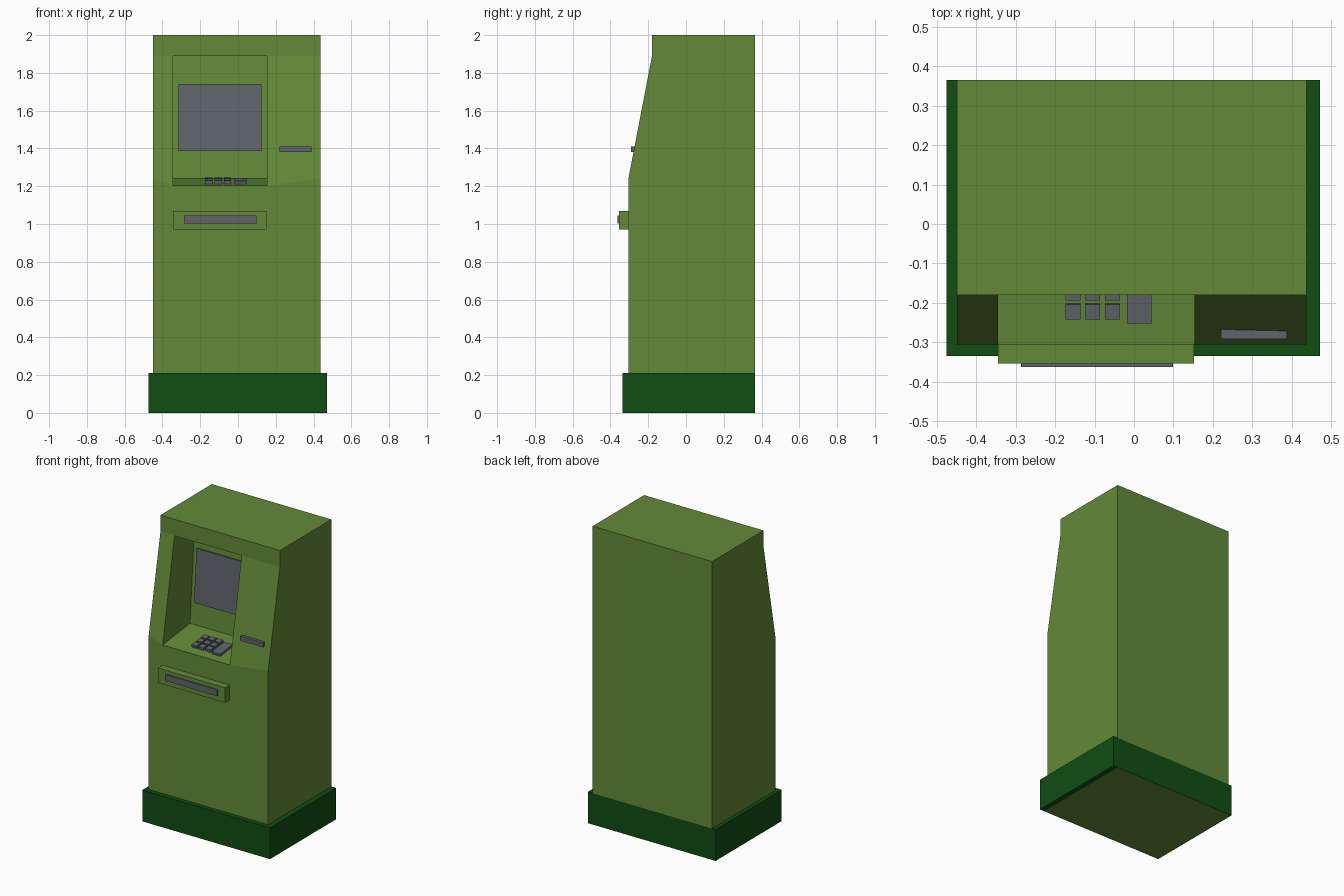
import bpy, bmesh, math
from mathutils import Matrix

if "Cube" in bpy.data.objects:
    bpy.data.objects.remove(bpy.data.objects["Cube"])


def material(name, rgb):
    m = bpy.data.materials.new(name)
    m.diffuse_color = (*rgb, 1)
    m.use_nodes = True
    m.node_tree.nodes["Principled BSDF"].inputs["Base Color"].default_value = m.diffuse_color
    return m


OLIVE = material("olive green", (0.125, 0.255, 0.04))
DARK = material("dark green", (0.005, 0.075, 0.006))
GREY = material("slate grey", (0.115, 0.13, 0.15))


def finish(bm, name, *mats):
    bmesh.ops.recalc_face_normals(bm, faces=bm.faces[:])
    me = bpy.data.meshes.new(name)
    bm.to_mesh(me)
    bm.free()
    for m in mats:
        me.materials.append(m)
    ob = bpy.data.objects.new(name, me)
    bpy.context.collection.objects.link(ob)
    return ob


def box_mesh(x, y, z):
    bm = bmesh.new()
    bmesh.ops.create_cube(bm, size=1)
    for v in bm.verts:
        v.co = [r[0] if c < 0 else r[1] for c, r in zip(v.co, (x, y, z))]
    return bm


def box(name, x, y, z, mat):
    return finish(box_mesh(x, y, z), name, mat)


def tilted_box(name, centre, size, tilt, mat):
    h = [s / 2 for s in size]
    bm = box_mesh(*[(-s, s) for s in h])
    bm.transform(Matrix.Translation(centre) @ Matrix.Rotation(tilt, 4, 'X'))
    return finish(bm, name, mat)


# Cabinet: side profile, with a recess cut into the sloped front
profile = [(-.305, .21), (-.305, 1.24), (-.18, 1.89), (-.18, 2), (.365, 2), (.365, .21)]
recess = [(-.305, 1.205), (-.015, 1.24), (.033, 1.89), (-.18, 1.89)]
bm = bmesh.new()
l = [bm.verts.new((-.449, *p)) for p in profile]
r = [bm.verts.new((.437, *p)) for p in profile]
a = [bm.verts.new((-.345, *p)) for p in recess]
b = [bm.verts.new((.153, *p)) for p in recess]
faces = [l, r, a, b,                                    # sides and recess cheeks
         [l[0], r[0], r[1], b[0], a[0], l[1]],          # lower front
         [l[1], a[0], a[3], l[2]],                      # slope left of recess
         [b[0], r[1], r[2], b[3]],                      # slope right of recess
         [l[2], a[3], b[3], r[2], r[3], l[3]]]          # header
faces += [[l[i], r[i], r[(i + 1) % 6], l[(i + 1) % 6]] for i in (3, 4, 5)]
faces += [[a[i], b[i], b[i + 1], a[i + 1]] for i in range(3)]
for f in faces:
    bm.faces.new(f)
finish(bm, "cabinet", OLIVE)

# Plinth: dark skirt, the underside is olive except the right-hand strip
bm = box_mesh((-.475, .472), (-.335, .365), (0, .21))
bmesh.ops.bisect_plane(bm, geom=bm.verts[:] + bm.edges[:] + bm.faces[:],
                       plane_co=(.437, 0, 0), plane_no=(1, 0, 0))
bm.normal_update()
for f in bm.faces:
    c = f.calc_center_median()
    f.material_index = int(c.z < .001 and c.x < .437)
finish(bm, "plinth", DARK, OLIVE)

# Screen on the leaning back wall of the recess
lean = -math.atan2(.048, .65)
z = 1.563
wall_y = -.015 + .048 * (z - 1.24) / .65
tilted_box("screen", (-.095, wall_y - .003, z), (.44, .018, .355), lean, GREY)

# Keypad on the gently sloping shelf
rise = .035 / .29


def key(name, x, y, w, d, h):
    zc = 1.205 + rise * (y + .305) + h / 2 - .002
    tilted_box(name, (x, y, zc), (w, d, h), math.atan(rise), GREY)


for row in range(3):
    for col in range(3):
        key(f"key_{row}_{col}", -.155 + .05 * col, -.222 + .049 * row, .038, .039, .02)
key("large_key", .013, -.185, .062, .132, .018)

# Card slot and cash tray
box("card_slot", (.22, .388), (-.291, -.25), (1.38, 1.41), GREY)
box("cash_tray", (-.345, .152), (-.354, -.3), (.97, 1.07), OLIVE)
box("cash_slot", (-.286, .099), (-.363, -.35), (1.003, 1.045), GREY)
